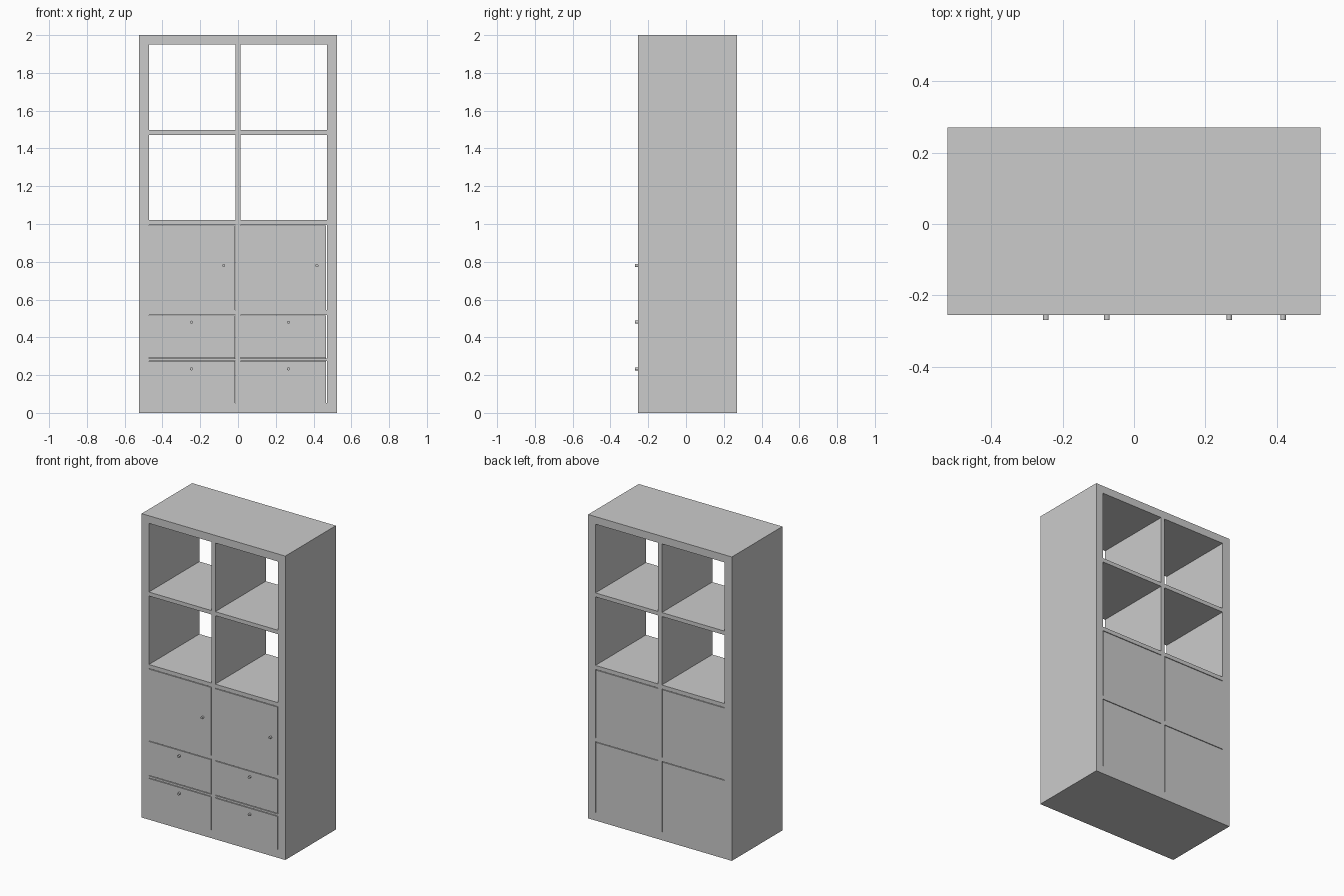
import bpy, bmesh, math
from mathutils import Matrix

if "Cube" in bpy.data.objects:
    bpy.data.objects.remove(bpy.data.objects["Cube"])

FRONT, BACK = -0.255, 0.27
OUT, INN, DIV = 0.523, 0.47, 0.013     # half widths: outer, inner, divider
GAP = 0.004


def finish(name, bm):
    me = bpy.data.meshes.new(name)
    bm.to_mesh(me)
    bm.free()
    ob = bpy.data.objects.new(name, me)
    bpy.context.collection.objects.link(ob)
    return ob


def box(name, x0, x1, z0, z1, y0=FRONT, y1=BACK):
    bm = bmesh.new()
    bmesh.ops.create_cube(bm, size=1)
    bmesh.ops.scale(bm, vec=(x1 - x0, y1 - y0, z1 - z0), verts=bm.verts)
    bmesh.ops.translate(bm, vec=((x0 + x1) / 2, (y0 + y1) / 2, (z0 + z1) / 2), verts=bm.verts)
    return finish(name, bm)


def knob(name, x, z):
    bm = bmesh.new()
    mat = Matrix.Translation((x, FRONT - 0.0065, z)) @ Matrix.Rotation(math.pi / 2, 4, 'X')
    bmesh.ops.create_cone(bm, cap_ends=True, segments=12, radius1=0.008, radius2=0.008,
                          depth=0.015, matrix=mat)
    return finish(name, bm)


# Outer frame
box("bottom_board", -OUT, OUT, 0, 0.053)
box("top_board", -OUT, OUT, 1.95, 2)
box("left_side", -OUT, -INN, 0.053, 1.95)
box("right_side", INN, OUT, 0.053, 1.95)

# Shelves, with a divider segment in each row
shelves = [(0.519, 0.545), (0.995, 1.021), (1.472, 1.498)]
for i, (z0, z1) in enumerate(shelves):
    box(f"shelf_{i + 1}", -INN, INN, z0, z1)
bottoms = [0.053] + [s[1] for s in shelves]
tops = [s[0] for s in shelves] + [1.95]
for i, (z0, z1) in enumerate(zip(bottoms, tops)):
    box(f"divider_{i + 1}", -DIV, DIV, z0, z1)

# Cupboards and drawers in the left and right columns
columns = [("left", -INN, -DIV - GAP, -0.076, -0.247),
           ("right", DIV, INN - GAP, 0.418, 0.267)]
for side, x0, x1, door_knob, drawer_knob in columns:
    box(f"{side}_cupboard", x0, x1, 0.545, 0.995 - GAP)
    knob(f"{side}_cupboard_knob", door_knob, 0.78)
    box(f"{side}_drawer_back", x0, x1, 0.053, 0.519 - GAP, BACK - 0.012, BACK)
    box(f"{side}_drawer_rail", x0, x1 + GAP, 0.275, 0.288, FRONT, BACK - 0.012)
    for level, z0, z1, kz in (("lower", 0.053, 0.271, 0.233), ("upper", 0.292, 0.515, 0.48)):
        box(f"{side}_{level}_drawer", x0, x1, z0, z1, FRONT, BACK - 0.012)
        knob(f"{side}_{level}_drawer_knob", drawer_knob, kz)
